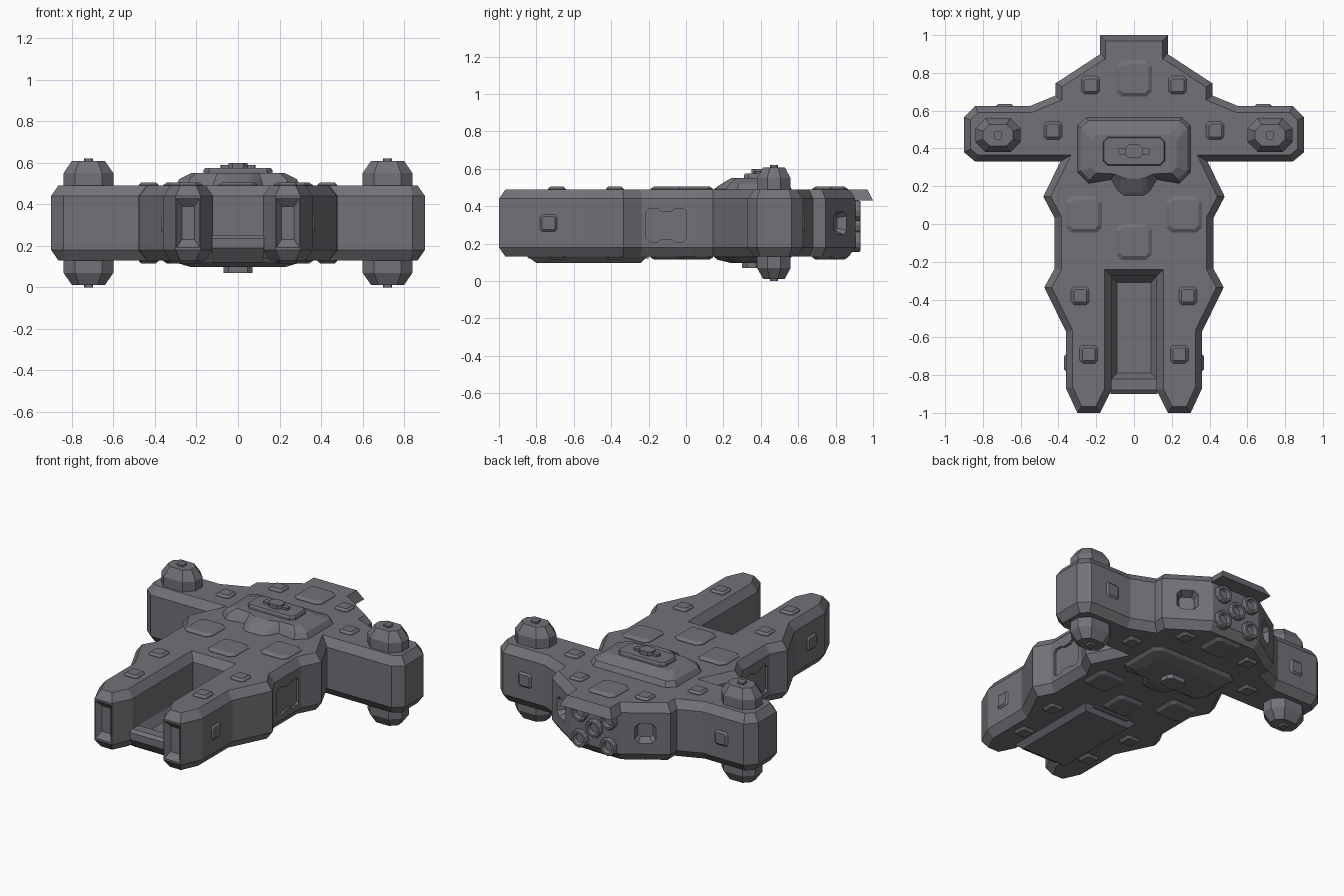
import bpy, bmesh, math
from mathutils import Vector, Matrix

if "Cube" in bpy.data.objects:
    bpy.data.objects.remove(bpy.data.objects["Cube"])

MID = 0.31  # height of the hull's mid plane

paint = bpy.data.materials.new("dark_grey")
paint.diffuse_color = (0.17, 0.167, 0.187, 1)
paint.use_nodes = True
paint.node_tree.nodes["Principled BSDF"].inputs["Base Color"].default_value = paint.diffuse_color


def loft(name, rings, mat=Matrix()):
    """Skin a stack of equal-length rings and cap both ends."""
    bm = bmesh.new()
    vs = [[bm.verts.new(mat @ Vector(p)) for p in r] for r in rings]
    n = len(rings[0])
    for a, b in zip(vs, vs[1:]):
        for i in range(n):
            j = (i + 1) % n
            bm.faces.new((a[i], a[j], b[j], b[i]))
    bm.faces.new(vs[0][::-1])
    bm.faces.new(vs[-1])
    bmesh.ops.recalc_face_normals(bm, faces=bm.faces)
    me = bpy.data.meshes.new(name)
    bm.to_mesh(me)
    bm.free()
    me.materials.append(paint)
    ob = bpy.data.objects.new(name, me)
    bpy.context.collection.objects.link(ob)
    return ob


def at(poly, z):
    return [(x, y, z) for x, y in poly]


def inset(poly, d):
    """Mitred inward offset of a counter-clockwise outline."""
    out = []
    for i, p in enumerate(poly):
        p, a, b = Vector(p), Vector(poly[i - 1]), Vector(poly[(i + 1) % len(poly)])
        e, f = (p - a).normalized(), (b - p).normalized()
        m = Vector((-e.y - f.y, e.x + f.x))
        out.append(tuple(p + m * (d / (1 + e.dot(f)))))
    return out


def mirrored(half):
    return half + [(-x, y) for x, y in reversed(half)]


def octo(hx, hy, c):
    """Rectangle with cut corners."""
    return mirrored([(hx - c, -hy), (hx, -hy + c), (hx, hy - c), (hx - c, hy)])


def rect(x, y0, y1, z):
    return [(-x, y0, z), (x, y0, z), (x, y1, z), (-x, y1, z)]


def frame(loc, normal):
    """Local z along the normal, local y up."""
    n = Vector(normal).normalized()
    up = Vector((0, 0, 1)) if abs(n.z) < 0.9 else Vector((0, 1, 0))
    x = up.cross(n).normalized()
    m = Matrix((x, n.cross(x), n)).transposed().to_4x4()
    m.translation = loc
    return m


def pad(name, loc, normal, size):
    o = octo(size / 2, size / 2, size * 0.15)
    loft(name, [at(o, -0.01), at(o, 0.003), at(inset(o, 0.008 + size * 0.06), 0.016)],
         frame(loc, normal))


# Main hull: plan outline with chamfered upper and lower edges
hull_outline = mirrored([
    (0.12, -0.275), (0.12, -0.88), (0.18, -1.0), (0.30, -1.0), (0.36, -0.87),
    (0.36, -0.57), (0.475, -0.335), (0.42, -0.235), (0.42, 0.03), (0.48, 0.145),
    (0.39, 0.33), (0.84, 0.33), (0.9, 0.38), (0.9, 0.565), (0.84, 0.625),
    (0.55, 0.625), (0.415, 0.68), (0.415, 0.745), (0.17, 0.905)])
small = inset(hull_outline, 0.035)
hull = loft("hull", [at(small, 0.13), at(hull_outline, 0.18),
                     at(hull_outline, 0.44), at(small, 0.49)])

# Recesses: notched side hatches, rear side ports and prong muzzles
hatch = mirrored([(0.03, -0.075), (0.045, -0.088), (0.09, -0.088), (0.108, -0.07),
                  (0.108, 0.07), (0.09, 0.088), (0.045, 0.088), (0.03, 0.075)])
port = octo(0.062, 0.062, 0.025)
cutters = []
for s in (1, -1):
    cutters.append(loft("hatch_cutter", [at(hatch, -0.015), at(hatch, 0.03)],
                        frame((s * 0.42, -0.105, 0.298), (s, 0, 0))))
    cutters.append(loft("port_cutter", [at(inset(port, 0.02), -0.05), at(port, 0), at(port, 0.04)],
                        frame((s * 0.2925, 0.825, MID), (s * 0.16, 0.245, 0))))
    muzzle = [rect(0.03, -0.08, 0.08, -0.03), rect(0.055, -0.118, 0.118, 0),
              rect(0.055, -0.118, 0.118, 0.03)]
    cutters.append(loft("muzzle_cutter", muzzle, frame((s * 0.24, -1.0, MID), (0, -1, 0))))
bpy.context.view_layer.objects.active = hull
for c in cutters:
    mod = hull.modifiers.new("recess", 'BOOLEAN')
    mod.operation, mod.solver, mod.object = 'DIFFERENCE', 'EXACT', c
    bpy.ops.object.modifier_apply(modifier=mod.name)
    bpy.data.objects.remove(c)

# Launch bay floor with sunken deck, and keel plate below it
loft("bay_floor", [rect(0.125, -0.84, -0.2, 0.12), rect(0.125, -0.90, -0.2, 0.19),
                   rect(0.125, -0.90, -0.2, 0.235), rect(0.125, -0.88, -0.2, 0.25),
                   rect(0.12, -0.82, -0.275, 0.25), rect(0.09, -0.79, -0.31, 0.20)])
loft("keel_plate", [rect(0.185, -0.85, -0.21, 0.14), rect(0.185, -0.84, -0.215, 0.125),
                    rect(0.155, -0.80, -0.24, 0.097)])

# Command deck above, and its shallow counterpart below
deck = mirrored([(0.05, 0.15), (0.085, 0.175), (0.12, 0.235), (0.24, 0.215), (0.30, 0.275),
                 (0.30, 0.52), (0.25, 0.565)])
deck_top = mirrored([(0.04, 0.24), (0.07, 0.25), (0.10, 0.265), (0.20, 0.27), (0.225, 0.30),
                     (0.225, 0.445), (0.20, 0.475)])
rim = [(x, y, 0.506 if y < 0.22 else 0.522) for x, y in inset(deck, 0.018)]
loft("command_deck", [at(deck, 0.48), at(deck, 0.491), rim, at(deck_top, 0.55)])
loft("lower_deck", [at(deck, 0.14), at(deck, 0.129), at(inset(deck, 0.018), 0.114),
                    at(deck_top, 0.097)])
top = Matrix.Translation((0, 0.385, 0))
plate = octo(0.165, 0.075, 0.025)
loft("bridge_plate", [at(plate, 0.54), at(plate, 0.565), at(inset(plate, 0.006), 0.574)], top)
bar, hub = octo(0.085, 0.016, 0.006), octo(0.045, 0.036, 0.018)
loft("bridge_bar", [at(bar, 0.56), at(bar, 0.588)], top)
loft("bridge_hub", [at(hub, 0.56), at(hub, 0.598)], top)
sensor = octo(0.07, 0.05, 0.025)
loft("belly_sensor", [at(sensor, 0.11), at(sensor, 0.07)], Matrix.Translation((0, 0.35, 0)))

# Domed turrets above and below each wing
base, cap, nub = octo(0.12, 0.09, 0.055), octo(0.08, 0.058, 0.036), octo(0.022, 0.022, 0.006)
for s in (1, -1):
    for v in (1, -1):
        m = frame((s * 0.72, 0.47, MID + v * 0.18), (0, 0, v))
        loft("wing_turret", [at(base, -0.01), at(base, 0.06), at(cap, 0.118)], m)
        loft("turret_cap", [at(nub, 0.11), at(nub, 0.13)], m)

# Surface pads on the upper and lower faces
spots = [(0, 0.77, 0.19), (0.23, 0.735, 0.095), (0.43, 0.495, 0.095), (0.265, 0.05, 0.19),
         (0, -0.095, 0.19), (0.285, -0.38, 0.095), (0.24, -0.69, 0.095)]
for x, y, size in spots:
    for s in ((1, -1) if x else (1,)):
        for v in (1, -1):
            pad("surface_pad", (s * x, y, MID + v * 0.18), (0, 0, v), size)

# Pads on the prong sides and the wing rears
for s in (1, -1):
    pad("prong_pad", (s * 0.355, -0.735, MID), (s, 0, 0), 0.095)
    pad("wing_rear_pad", (s * 0.685, 0.62, MID), (0, 1, 0), 0.095)

# Hood over the engines
hood = [[(-x, y, z), (x, y, z), (x2, y2, z2), (-x2, y2, z2)] for x, y, z, x2, y2, z2 in
        [(0.15, 0.85, 0.49, 0.18, 0.85, 0.43), (0.15, 0.97, 0.49, 0.18, 1.0, 0.43)]]
loft("engine_hood", hood)

# Five engine nozzles
for x, z in [(0, 0.30), (0.1, 0.375), (-0.1, 0.375), (0.1, 0.21), (-0.1, 0.21)]:
    rings = [[(r * math.cos(a * math.pi / 6), r * math.sin(a * math.pi / 6), h) for a in range(12)]
             for r, h in [(0.055, -0.02), (0.055, 0.02), (0.05, 0.027), (0.036, 0.027), (0.03, 0.003)]]
    loft("engine_nozzle", rings, frame((x, 0.905, z), (0, 1, 0)))
